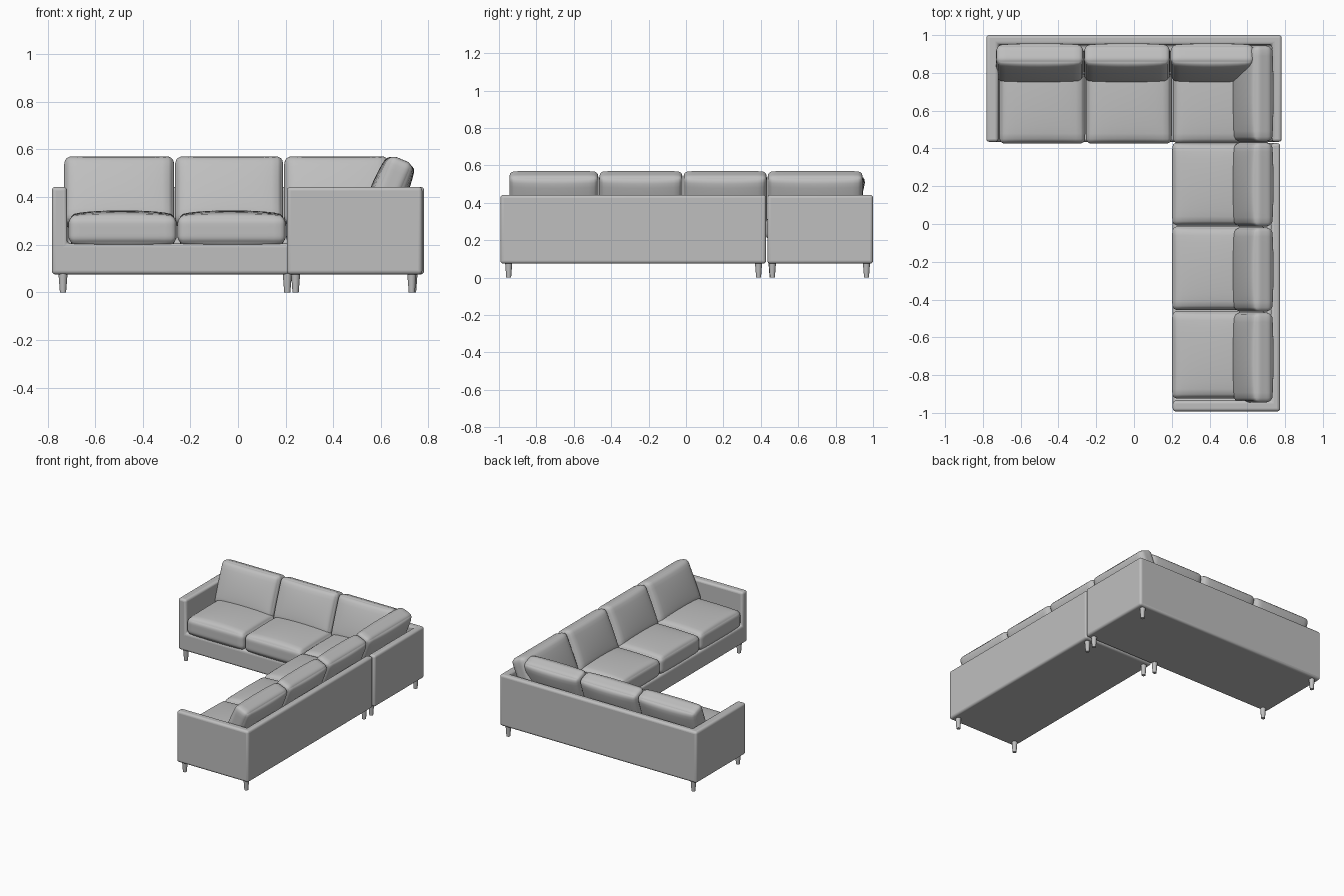
import bpy, bmesh, math
from mathutils import Matrix, Vector

if "Cube" in bpy.data.objects:
    bpy.data.objects.remove(bpy.data.objects["Cube"])


def material(name, colour):
    mat = bpy.data.materials.new(name)
    mat.use_nodes = True
    mat.diffuse_color = colour
    mat.node_tree.nodes["Principled BSDF"].inputs["Base Color"].default_value = colour
    return mat


fabric = material("grey fabric", (0.52, 0.52, 0.52, 1))


def finish(bm, name, angle=45):
    bmesh.ops.recalc_face_normals(bm, faces=bm.faces)
    mesh = bpy.data.meshes.new(name)
    bm.to_mesh(mesh)
    bm.free()
    mesh.materials.append(fabric)
    obj = bpy.data.objects.new(name, mesh)
    bpy.context.collection.objects.link(obj)
    bpy.ops.object.select_all(action='DESELECT')
    obj.select_set(True)
    bpy.context.view_layer.objects.active = obj
    bpy.ops.object.shade_smooth_by_angle(angle=math.radians(angle))
    return obj


BOTTOM, DECK, RIM = 0.075, 0.205, 0.443


def frame(name, xs, ys, is_wall):
    """Solid base from a grid of cells, with the wall cells raised to the rim."""
    bm = bmesh.new()
    rows = [[bm.verts.new((x, y, BOTTOM)) for x in xs] for y in ys]
    walls, cells = [], []
    for j in range(len(ys) - 1):
        for i in range(len(xs) - 1):
            cells.append(bm.faces.new((rows[j][i], rows[j][i + 1],
                                       rows[j + 1][i + 1], rows[j + 1][i])))
            if is_wall(i, j):
                walls.append(cells[-1].calc_center_median().xy)

    def raise_faces(faces, height):
        geom = bmesh.ops.extrude_face_region(bm, geom=faces)["geom"]
        for v in geom:
            if isinstance(v, bmesh.types.BMVert):
                v.co.z = height
        return [f for f in geom if isinstance(f, bmesh.types.BMFace)]

    floor = [f.copy() for f in cells]
    deck = raise_faces(cells, DECK)
    bmesh.ops.remove_doubles(bm, verts=bm.verts, dist=0.0001)
    deck = [f for f in deck if f.is_valid]
    raised = [f for f in deck
              if any((f.calc_center_median().xy - w).length < 0.001 for w in walls)]
    raise_faces(raised, RIM)
    # Drop the now hidden faces under the raised walls
    inner = [f for f in raised if f.is_valid]
    bmesh.ops.delete(bm, geom=inner, context='FACES')
    bmesh.ops.recalc_face_normals(bm, faces=bm.faces)
    bmesh.ops.dissolve_limit(bm, angle_limit=0.01, verts=bm.verts, edges=bm.edges)
    obj = finish(bm, name)
    bevel = obj.modifiers.new("soft edges", 'BEVEL')
    bevel.width = 0.016
    bevel.segments = 4
    bevel.limit_method = 'ANGLE'
    return obj


def cushion(name, size, centre, axis, bulge, radius, tilt=0, yaw=0):
    """Rounded box whose faces along one axis swell like a pillow."""
    bm = bmesh.new()
    bmesh.ops.create_cube(bm, size=2)
    bmesh.ops.subdivide_edges(bm, edges=bm.edges, cuts=13, use_grid_fill=True)
    half = Vector(size) / 2
    others = [a for a in range(3) if a != axis]
    place = (Matrix.Translation(centre) @ Matrix.Rotation(math.radians(yaw), 4, 'Z')
             @ Matrix.Rotation(math.radians(-tilt), 4, 'X'))
    for v in bm.verts:
        u = Vector([math.sin(max(-1, min(1, c)) * math.pi / 2) for c in v.co])
        p = Vector([a * b for a, b in zip(u, half)])
        core = Vector([max(-(h - radius), min(h - radius, c)) for c, h in zip(p, half)])
        if (p - core).length > 1e-6:
            p = core + (p - core).normalized() * radius
        a, b = (u[o] for o in others)
        swell = (1 - a ** 2) * (1 - b ** 2)
        p[axis] += bulge * math.sqrt(max(swell, 0)) * u[axis]
        v.co = place @ p
    return finish(bm, name, 60)


def leg(name, x, y):
    bm = bmesh.new()
    bmesh.ops.create_cone(bm, cap_ends=True, segments=16, radius1=0.013, radius2=0.02,
                          depth=0.09, matrix=Matrix.Translation((x, y, 0.045)))
    finish(bm, name)


# Upholstered frames
frame("back_section_frame", (-0.782, -0.718, 0.73, 0.782), (0.435, 0.95, 1.0),
      lambda i, j: i != 1 or j == 1)
frame("side_section_frame", (0.205, 0.725, 0.774), (-0.992, -0.935, 0.428),
      lambda i, j: i == 1 or j == 0)

# Seat cushions, back section then side section
for n, (x0, x1) in enumerate([(-0.712, -0.258), (-0.254, 0.2), (0.206, 0.72)]):
    cushion(f"back_section_seat_{n + 1}", (x1 - x0, 0.5, 0.115),
            ((x0 + x1) / 2, 0.675, 0.262), 2, 0.025, 0.03)
for n, (y0, y1) in enumerate([(-0.008, 0.432), (-0.456, -0.012), (-0.925, -0.46)]):
    cushion(f"side_section_seat_{n + 1}", (0.5, y1 - y0, 0.115),
            (0.452, (y0 + y1) / 2, 0.262), 2, 0.025, 0.03)

# Leaning back cushions, then the corner and side ones
for n, (x0, x1) in enumerate([(-0.73, -0.268), (-0.264, 0.19), (0.194, 0.635)]):
    cushion(f"back_section_pillow_{n + 1}", (x1 - x0, 0.105, 0.3),
            ((x0 + x1) / 2, 0.853, 0.42), 1, 0.024, 0.03, tilt=20)
sides = [(0.436, 0.945), (-0.014, 0.432), (-0.464, -0.018), (-0.945, -0.468)]
for n, (y0, y1) in enumerate(sides):
    cushion(f"side_section_pillow_{n + 1}", (y1 - y0, 0.105, 0.3),
            (0.631, (y0 + y1) / 2, 0.42), 1, 0.024, 0.03, tilt=23, yaw=-90)

# Tapered legs
spots = [(-0.735, 0.46), (-0.735, 0.965), (0.735, 0.965), (0.735, 0.462), (0.207, 0.46)]
spots += [(x, y) for x in (0.242, 0.73) for y in (-0.948, 0.388)]
for n, (x, y) in enumerate(spots):
    leg(f"leg_{n + 1}", x, y)
